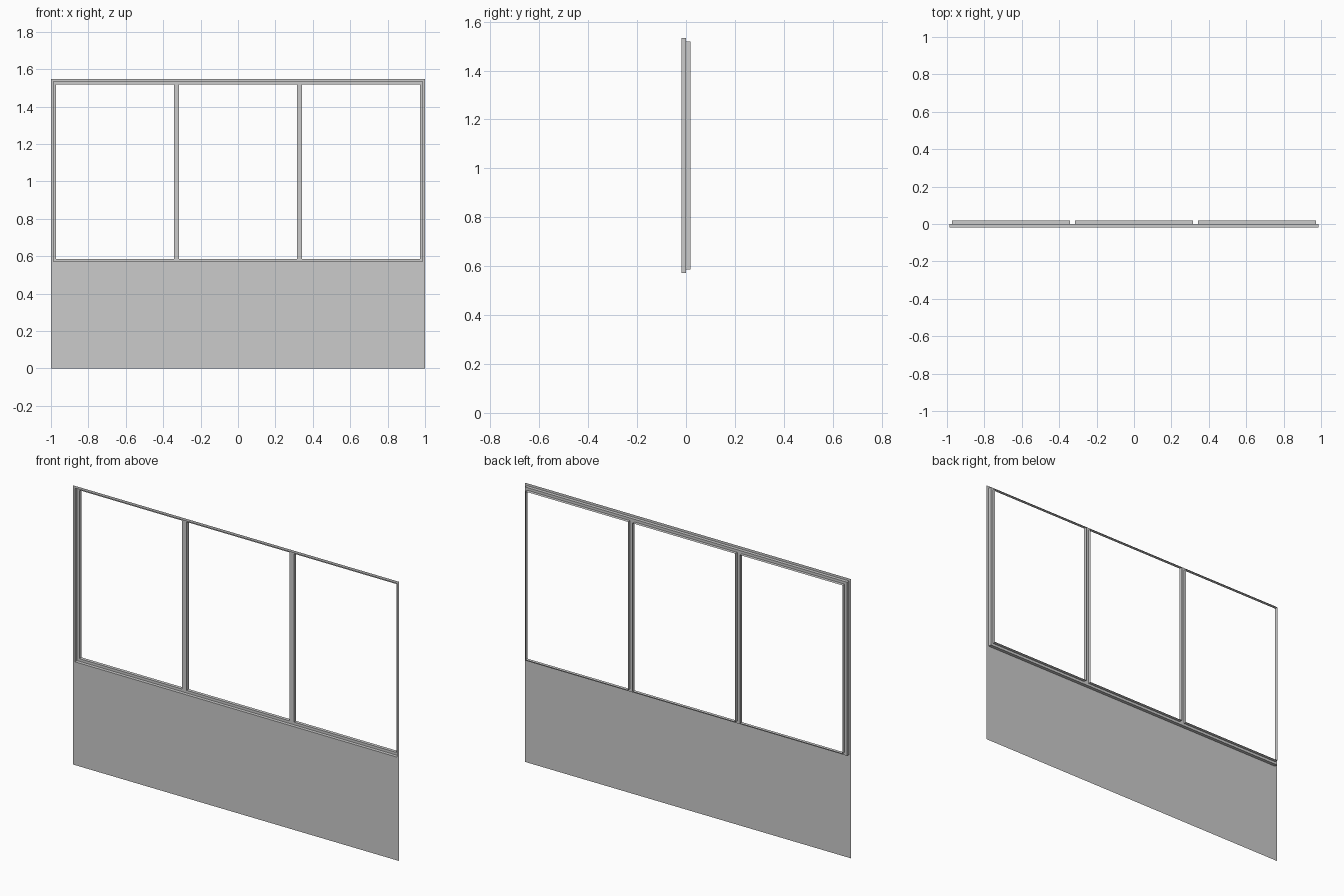
import bpy, bmesh

if "Cube" in bpy.data.objects:
    bpy.data.objects.remove(bpy.data.objects["Cube"])

FRONT, MID, BACK = -0.0185, 0.0, 0.0185     # wall face, frame face, rear edge of panes
WALL = (-1.0, 0.0, 1.0, 1.547)              # rectangles are x0, z0, x1, z1
WINDOW = (-0.987, 0.572, 0.987, 1.534)
RIM = 0.0145


def inset(r, d):
    return (r[0] + d, r[1] + d, r[2] - d, r[3] - d)


def corners(bm, r, y):
    x0, z0, x1, z1 = r
    return [bm.verts.new((x, y, z)) for x, z in ((x0, z0), (x1, z0), (x1, z1), (x0, z1))]


def ring(bm, outer, y_outer, inner, y_inner):
    """Four quads joining two rectangles, facing the front or the opening."""
    a, b = corners(bm, outer, y_outer), corners(bm, inner, y_inner)
    for i in range(4):
        j = (i + 1) % 4
        bm.faces.new((a[i], a[j], b[j], b[i]))


def make(name, rings):
    bm = bmesh.new()
    for r in rings:
        ring(bm, *r)
    bmesh.ops.remove_doubles(bm, verts=bm.verts, dist=1e-5)
    mesh = bpy.data.meshes.new(name)
    bm.to_mesh(mesh)
    bm.free()
    bpy.context.collection.objects.link(bpy.data.objects.new(name, mesh))


# Thin wall sheet with the window opening stepped back from it
make("wall_panel", [(WALL, FRONT, WINDOW, FRONT), (WINDOW, FRONT, WINDOW, MID)])

# Three bays: flat frame around each opening, then a reveal running to the rear
bays = []
width = (WINDOW[2] - WINDOW[0]) / 3
for i in range(3):
    x = WINDOW[0] + i * width
    bay = (x, WINDOW[1], x + width, WINDOW[3])
    pane = inset(bay, RIM)
    bays += [(bay, MID, pane, MID), (pane, MID, pane, BACK)]
make("window_frame", bays)
